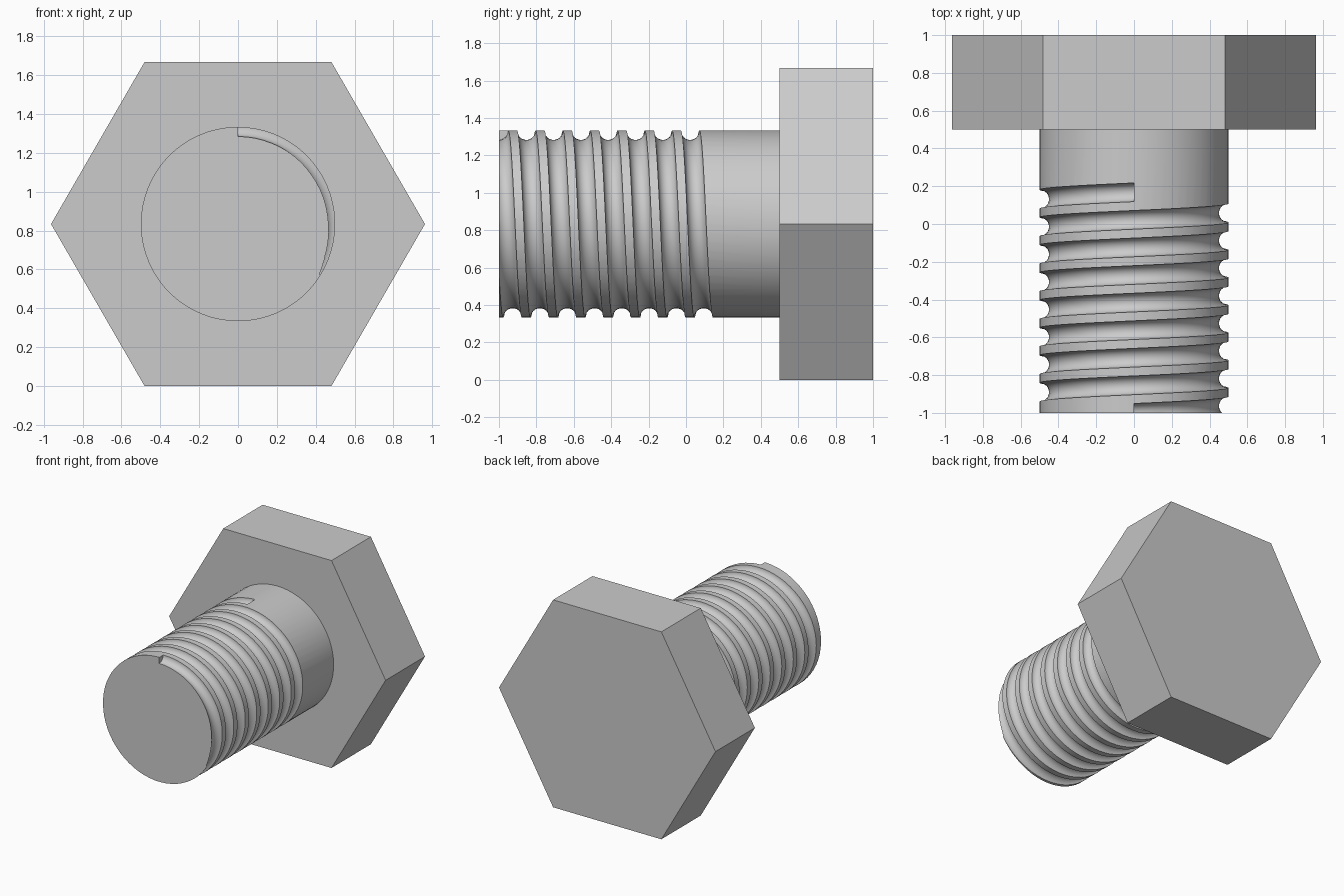
import bpy, bmesh, math

if "Cube" in bpy.data.objects:
    bpy.data.objects.remove(bpy.data.objects["Cube"])

AXIS_Z = 0.8333          # height of the bolt axis
APOTHEM = 0.8333
SHANK_R = 0.5
GROOVE_R = 0.05
PITCH = 0.146
TURNS = 8
STEPS = 64               # helix steps per turn


def make_object(name, bm):
    bmesh.ops.recalc_face_normals(bm, faces=bm.faces)
    mesh = bpy.data.meshes.new(name)
    bm.to_mesh(mesh)
    bm.free()
    obj = bpy.data.objects.new(name, mesh)
    bpy.context.collection.objects.link(obj)
    return obj


def prism(name, radius, sides, y0, y1, offset=0.0):
    """Regular prism along y, centred on the bolt axis."""
    bm = bmesh.new()
    rings = []
    for y in (y0, y1):
        rings.append([bm.verts.new((radius * math.cos(a), y, AXIS_Z + radius * math.sin(a)))
                      for a in (2 * math.pi * i / sides + offset for i in range(sides))])
    a, b = rings
    bm.faces.new(a)
    bm.faces.new(b)
    for i in range(sides):
        j = (i + 1) % sides
        bm.faces.new((a[i], a[j], b[j], b[i]))
    return make_object(name, bm)


def helix_tube(name, sides=20):
    """Round section swept along the thread helix."""
    bm = bmesh.new()
    rings = []
    for s in range(TURNS * STEPS + 1):
        t = 2 * math.pi * s / STEPS
        yc = -1.0 + PITCH * s / STEPS
        ring = []
        for k in range(sides):
            p = 2 * math.pi * (k + 0.5) / sides
            r = SHANK_R + GROOVE_R * math.cos(p)
            ring.append(bm.verts.new((r * math.sin(t), yc + GROOVE_R * math.sin(p),
                                      AXIS_Z + r * math.cos(t))))
        rings.append(ring)
    for a, b in zip(rings, rings[1:]):
        for k in range(sides):
            n = (k + 1) % sides
            bm.faces.new((a[k], a[n], b[n], b[k]))
    bm.faces.new(rings[0])
    bm.faces.new(rings[-1])
    return make_object(name, bm)


# hexagonal head with sharp flat sides
head = prism("hex_head", APOTHEM / math.cos(math.pi / 6), 6, 0.5, 1.0)

# round shank, slightly sunk into the head
shank = prism("threaded_shank", SHANK_R, 64, -1.0, 0.51, offset=0.021)

# helical thread groove cut from the shank
cutter = helix_tube("thread_cutter")
cutter.hide_render = True
cut = shank.modifiers.new("thread_groove", 'BOOLEAN')
cut.operation = 'DIFFERENCE'
cut.solver = 'EXACT'
cut.object = cutter
bpy.context.view_layer.objects.active = shank
shank.select_set(True)
bpy.ops.object.modifier_apply(modifier=cut.name)
bpy.data.objects.remove(cutter)
bpy.ops.object.shade_smooth_by_angle(angle=math.radians(30))
